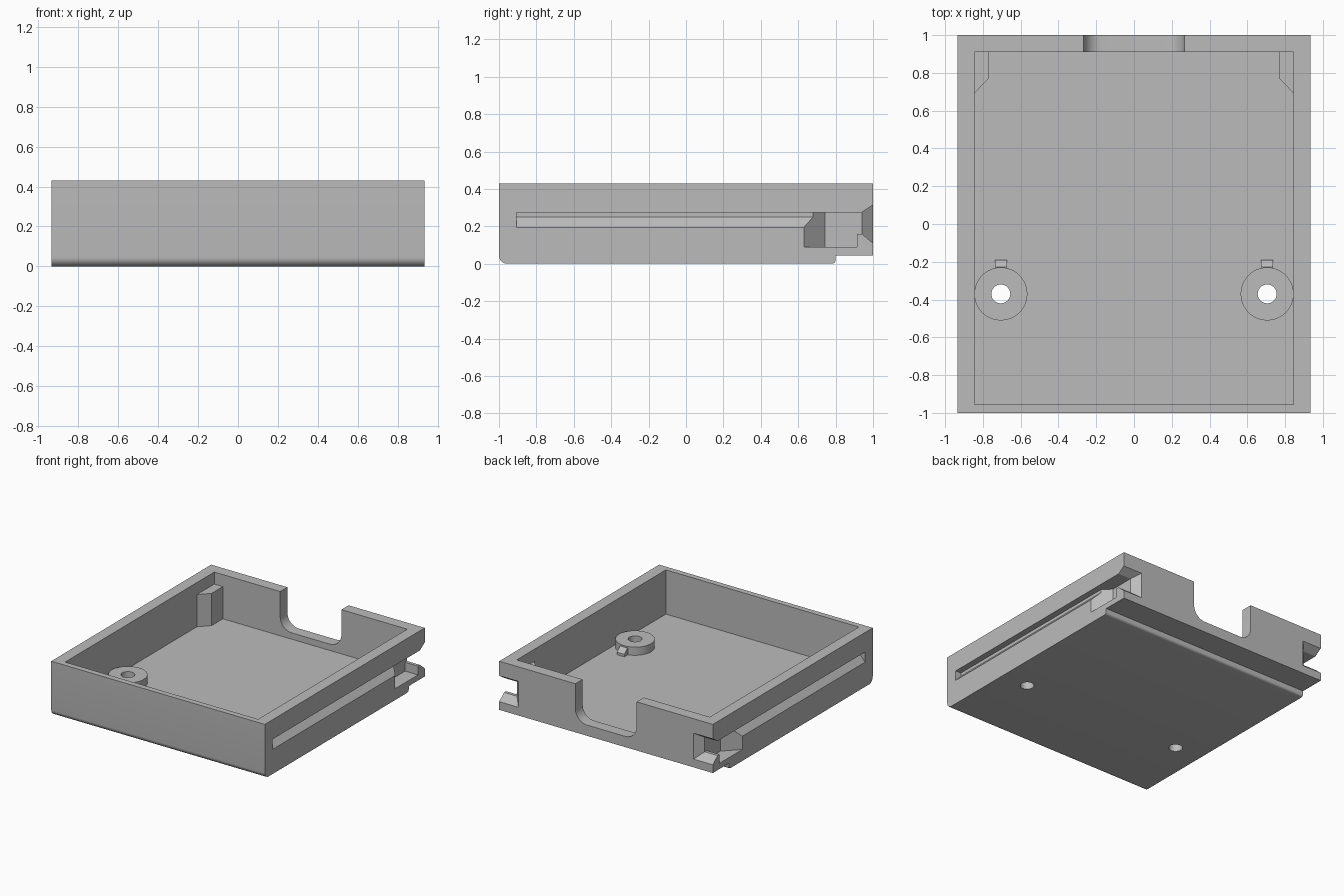
import bpy, bmesh, math
from mathutils import Vector

cube = bpy.data.objects.get("Cube")
if cube:
    bpy.data.objects.remove(cube, do_unlink=True)

grey = bpy.data.materials.new("plain grey")
grey.use_nodes = True
COLOUR = (0.5, 0.5, 0.5, 1)
grey.diffuse_color = COLOUR
grey.node_tree.nodes["Principled BSDF"].inputs["Base Color"].default_value = COLOUR

W, TOP, FLOOR = 0.935, 0.43, 0.08
IN_X, BACK = 0.845, 0.91


def make(name, bm):
    bmesh.ops.recalc_face_normals(bm, faces=bm.faces)
    mesh = bpy.data.meshes.new(name)
    bm.to_mesh(mesh)
    bm.free()
    mesh.materials.append(grey)
    obj = bpy.data.objects.new(name, mesh)
    bpy.context.collection.objects.link(obj)
    return obj


def prism(name, profile, lo, hi, axis):
    """Extrude a 2D profile between lo and hi along an axis."""
    bm = bmesh.new()
    place = {"x": lambda a, b: (lo, a, b), "y": lambda a, b: (a, lo, b),
             "z": lambda a, b: (a, b, lo)}[axis]
    face = bm.faces.new([bm.verts.new(place(*p)) for p in profile])
    moved = bmesh.ops.extrude_face_region(bm, geom=[face])["geom"]
    step = Vector([hi - lo if a == axis else 0 for a in "xyz"])
    bmesh.ops.translate(bm, vec=step, verts=[v for v in moved if isinstance(v, bmesh.types.BMVert)])
    return make(name, bm)


def box(name, x0, x1, y0, y1, z0, z1):
    return prism(name, [(x0, y0), (x1, y0), (x1, y1), (x0, y1)], z0, z1, "z")


def arc(cx, cy, r, start, end, n=8):
    angles = [math.radians(start + (end - start) * i / n) for i in range(n + 1)]
    return [(cx + r * math.cos(a), cy + r * math.sin(a)) for a in angles]


def disc(name, x, y, r, z0, z1):
    return prism(name, arc(x, y, r, 0, 360, 48)[:-1], z0, z1, "z")


def boolean(target, tool, operation):
    mod = target.modifiers.new(operation.lower(), "BOOLEAN")
    mod.operation, mod.solver, mod.object = operation, "EXACT", tool
    bpy.context.view_layer.objects.active = target
    bpy.ops.object.modifier_apply(modifier=mod.name)
    bpy.data.objects.remove(tool, do_unlink=True)


# Outer shell: rounded lower front edge and stepped lower back edge
outline = (arc(-0.955, 0.045, 0.045, 180, 270) + arc(0.78, 0.02, 0.02, 270, 360, 5)
           + [(0.8, 0.045), (1, 0.045), (1, TOP), (-1, TOP)])
tray = prism("tray", outline, -W, W, "x")

# Main cavity
boolean(tray, box("cavity", -IN_X, IN_X, -0.955, BACK, FLOOR, 0.6), "DIFFERENCE")

# Back notch with rounded lower corners
notch = (arc(-0.168, 0.23, 0.1, 180, 270) + arc(0.168, 0.23, 0.1, 270, 360)
         + [(0.268, 0.6), (-0.268, 0.6)])
boolean(tray, prism("notch", notch, 0.88, 1.1, "y"), "DIFFERENCE")

for s in (-1, 1):
    # Corner block behind the latch pocket
    block = [(s * x, y) for x, y in
             ((0.88, 0.655), (0.77, 0.77), (0.77, 0.95), (0.88, 0.95))]
    boolean(tray, prism("corner_block", block, 0.05, 0.335, "z"), "UNION")

    # Screw boss with ramped tab
    boolean(tray, disc("boss", s * 0.705, -0.37, 0.1405, 0.05, 0.145), "UNION")
    ramp = [(-0.26, 0.05), (-0.26, 0.135), (-0.228, 0.135), (-0.19, 0.1), (-0.19, 0.05)]
    boolean(tray, prism("tab", ramp, s * 0.705 - 0.032, s * 0.705 + 0.032, "x"), "UNION")
    boolean(tray, disc("screw_hole", s * 0.705, -0.37, 0.05, -0.1, 0.3), "DIFFERENCE")

    # Side groove with sloping lower face
    groove = [(s * x, z) for x, z in
              ((1.0, 0.195), (W, 0.195), (0.885, 0.25), (0.885, 0.275), (1.0, 0.275))]
    boolean(tray, prism("groove", groove, -0.905, 0.7, "y"), "DIFFERENCE")

    # Latch pocket with angled entry, then a raised lip
    pocket = [(s * x, y) for x, y in
              ((1.0, 0.63), (W, 0.63), (0.822, 0.743), (0.822, 0.915), (1.0, 0.915))]
    boolean(tray, prism("pocket", pocket, 0.09, 0.275, "z"), "DIFFERENCE")
    boolean(tray, box("lip_gap", s * 0.822, s * 1.0, 0.9, 0.95, 0.16, 0.275), "DIFFERENCE")

    # Flared mouth at the back corner
    bm = bmesh.new()
    for y, depth_x, z0, z1 in ((0.94, 0.822, 0.16, 0.275), (1.06, 0.712, 0.06, 0.355)):
        for x in (depth_x, 1.0):
            for z in (z0, z1):
                bm.verts.new((s * x, y, z))
    bmesh.ops.convex_hull(bm, input=bm.verts)
    boolean(tray, make("mouth", bm), "DIFFERENCE")

# Smooth the rounded faces, keep the edges sharp
bpy.ops.object.select_all(action="DESELECT")
tray.select_set(True)
bpy.context.view_layer.objects.active = tray
bpy.ops.object.shade_smooth_by_angle(angle=math.radians(30))
